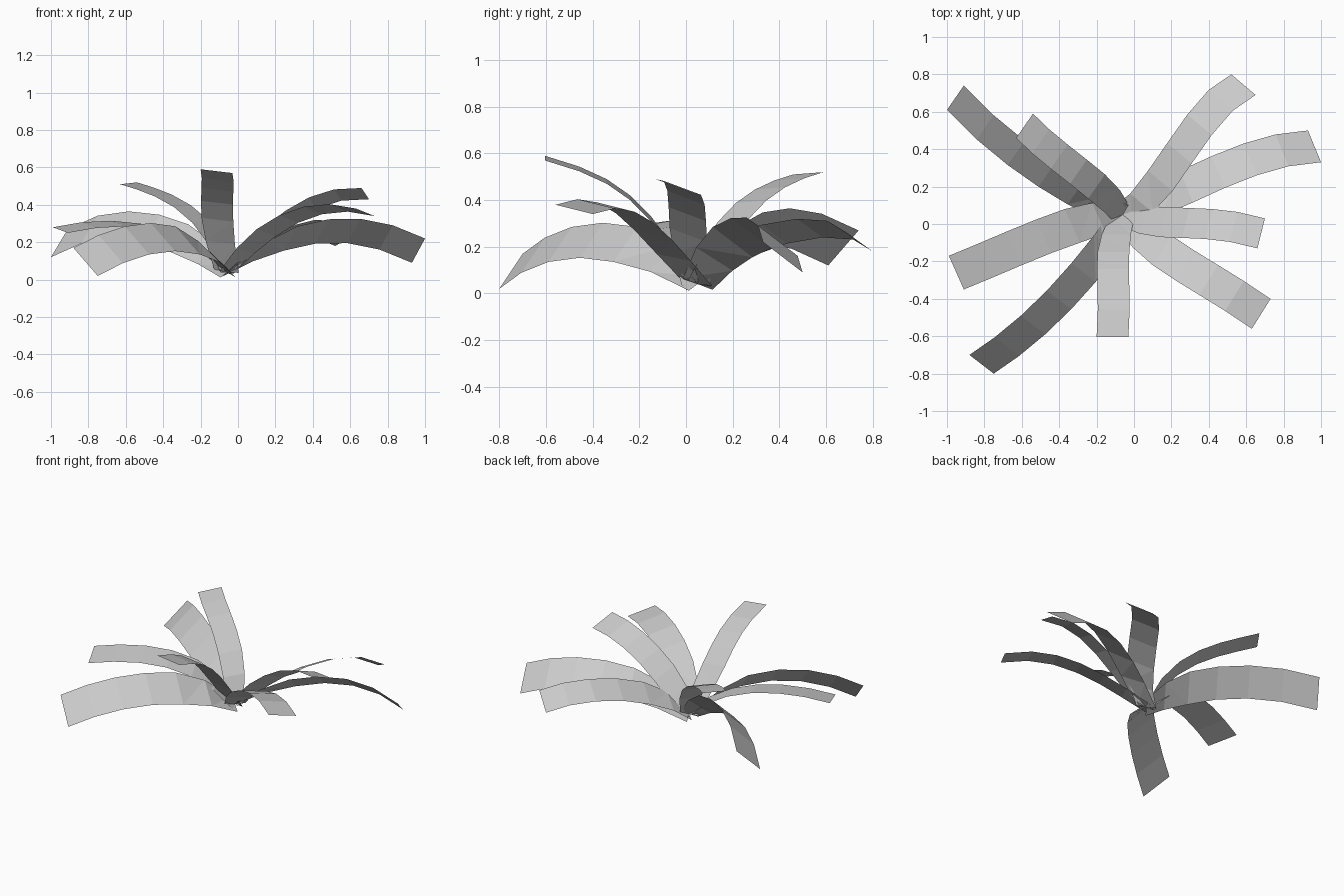
import bpy
import bmesh
from mathutils import Vector

default_cube = bpy.data.objects.get("Cube")
if default_cube:
    bpy.data.objects.remove(default_cube, do_unlink=True)

# One pale grey for every leaf
grey = bpy.data.materials.new("pale_grey")
grey.use_nodes = True
grey_colour = (0.6, 0.6, 0.6, 1.0)
grey.diffuse_color = grey_colour
shader = next(n for n in grey.node_tree.nodes if n.type == "BSDF_PRINCIPLED")
shader.inputs["Base Color"].default_value = grey_colour
shader.inputs["Roughness"].default_value = 0.8

CROWN = Vector((-0.06, 0.05, 0.04))
ROWS = 6


def curve_point(points, t):
    """Smooth cubic passing through evenly spaced points."""
    total = Vector((0, 0, 0))
    last = len(points) - 1
    for i, point in enumerate(points):
        weight = 1.0
        for j in range(len(points)):
            if j != i:
                weight *= (t * last - j) / (i - j)
        total += point * weight
    return total


def leaf(name, inner, outer, tip, side):
    """Arching strip from the crown; side is the tilted half width (in hundredths)."""
    path = [CROWN] + [Vector(p) / 100 for p in (inner, outer, tip)]
    half = Vector(side) / 100
    bm = bmesh.new()
    previous = None
    for row in range(ROWS + 1):
        t = row / ROWS
        centre = curve_point(path, t)
        # The strip is narrower and flatter where it meets the crown
        spread = half * min(1.0, 0.75 + t)
        spread.z *= min(1.0, 0.5 + 2 * t)
        pair = [bm.verts.new(centre + spread), bm.verts.new(centre - spread)]
        if previous:
            bm.faces.new((previous[0], previous[1], pair[1], pair[0]))
        previous = pair
    # Upper surface faces the sky
    bm.normal_update()
    if sum(f.normal.z for f in bm.faces) < 0:
        bmesh.ops.reverse_faces(bm, faces=bm.faces[:])
    bmesh.ops.triangulate(bm, faces=bm.faces[:])
    mesh = bpy.data.meshes.new(name)
    bm.to_mesh(mesh)
    bm.free()
    mesh.materials.append(grey)
    obj = bpy.data.objects.new(name, mesh)
    bpy.context.collection.objects.link(obj)
    return obj


# Leaves, going round the crown from the back left
leaf("back_left_leaf", (14, 23, 20), (35, 53, 28), (58.5, 74.5, 22), (-6.5, 5.5, -4))
leaf("left_drooping_leaf", (28, 20, 22), (62, 34.5, 26), (96.5, 41.5, 15.5), (-3.5, 8.5, -6.5))
leaf("left_raised_leaf", (16, 1, 25), (40, 0, 41), (68, -5, 46), (-2, -8, 3))
leaf("front_left_leaf", (15, -14, 25), (40, -30, 37), (68, -48, 36), (-5, -8, 2))
leaf("front_upright_leaf", (-11, -15, 32), (-11, -34, 48), (-11.5, -60.5, 58), (8.5, 0, -1))
leaf("front_right_leaf", (-27, -26, 21), (-54, -54, 21), (-81.5, -75, 9.5), (6.5, -5, -7.5))
leaf("right_leaf", (-33, -1, 24), (-64, -13, 30), (-95, -26, 26.5), (4, -9, -1.5))
leaf("back_right_drooping_leaf", (-31, 17, 22), (-63, 38, 29), (-95.5, 67.5, 19.5), (-4.5, -6.5, -7.5))
leaf("back_right_raised_leaf", (-20, 20, 31), (-40, 36, 45), (-58.5, 52.5, 51.5), (4.5, 6.5, 0.5))
